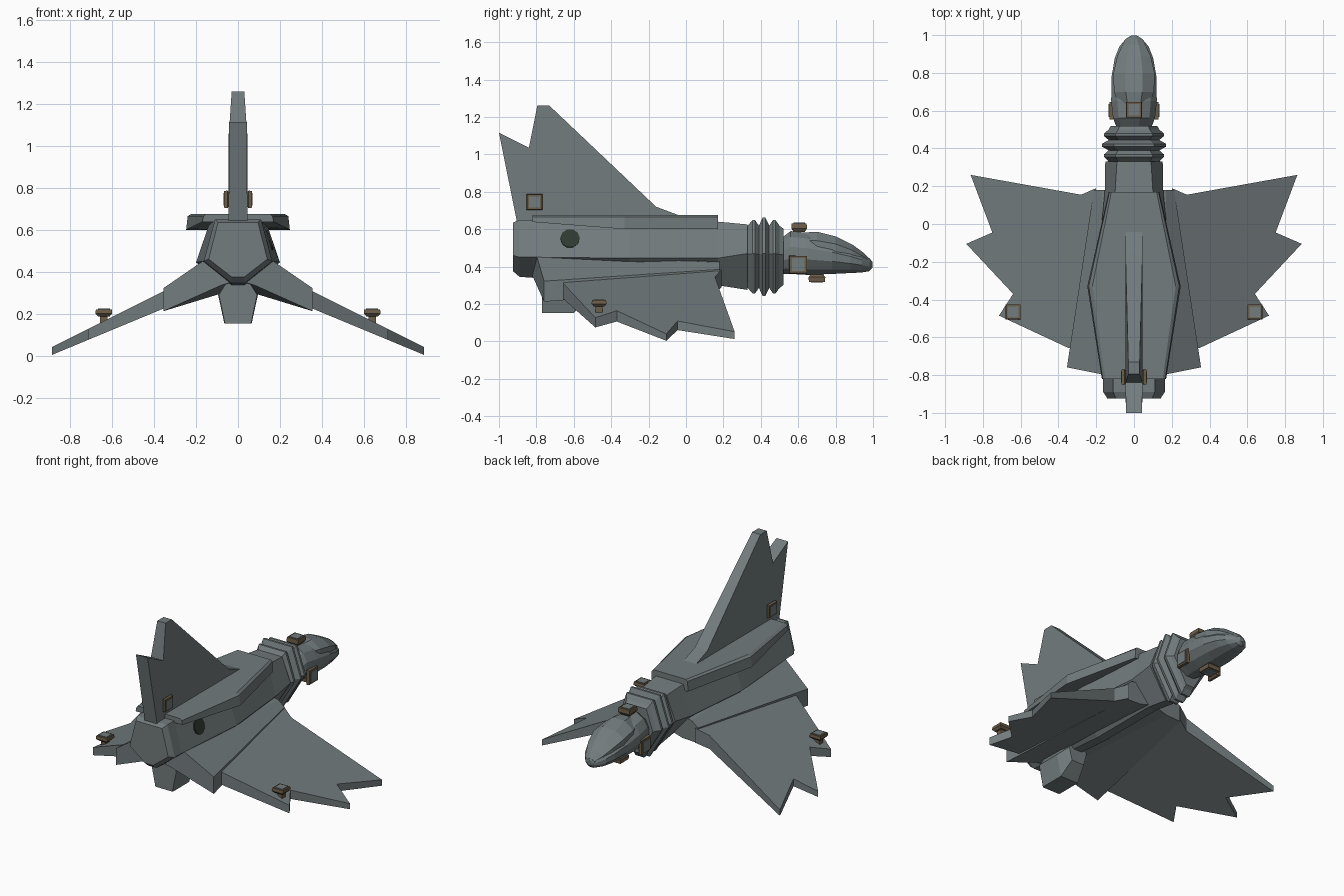
import bpy, bmesh, math
from mathutils import Vector, Matrix

if "Cube" in bpy.data.objects:
    bpy.data.objects.remove(bpy.data.objects["Cube"])


def material(name, rgb):
    m = bpy.data.materials.new(name)
    m.diffuse_color = (*rgb, 1)
    m.use_nodes = True
    m.node_tree.nodes["Principled BSDF"].inputs["Base Color"].default_value = m.diffuse_color
    return m


HULL = material("hull_grey", (0.17, 0.20, 0.205))
BRASS = material("turret_brown", (0.15, 0.11, 0.065))
DARK = material("dark_green", (0.028, 0.04, 0.03))


def finish(name, bm, mat):
    bmesh.ops.recalc_face_normals(bm, faces=bm.faces)
    me = bpy.data.meshes.new(name)
    bm.to_mesh(me)
    bm.free()
    me.materials.append(mat)
    ob = bpy.data.objects.new(name, me)
    bpy.context.collection.objects.link(ob)
    return ob


def loft(name, sections, mat=HULL):
    """Skin a list of equally long closed loops and cap both ends."""
    bm = bmesh.new()
    rings = [[bm.verts.new(p) for p in s] for s in sections]
    n = len(rings[0])
    for a, b in zip(rings, rings[1:]):
        for i in range(n):
            j = (i + 1) % n
            bm.faces.new((a[i], a[j], b[j], b[i]))
    bm.faces.new(rings[0])
    bm.faces.new(rings[-1])
    return finish(name, bm, mat)


def penta(y, top_w, wide, z_top, z_wide, z_bot):
    """Pentagon section, flat on top and pointed below."""
    return [(top_w, y, z_top), (wide, y, z_wide), (0.03, y, z_bot),
            (-0.03, y, z_bot), (-wide, y, z_wide), (-top_w, y, z_top)]


def mirrored(ob):
    mod = ob.modifiers.new("mirror", 'MIRROR')
    mod.use_clip = False
    return ob


# main fuselage with chamfered exhaust end
loft("fuselage", [penta(*s) for s in (
    (-0.925, 0.095, 0.14, 0.635, 0.46, 0.375),
    (-0.89, 0.11, 0.163, 0.65, 0.45, 0.345),
    (-0.82, 0.11, 0.165, 0.65, 0.45, 0.34),
    (-0.30, 0.13, 0.20, 0.65, 0.445, 0.30),
    (0.17, 0.10, 0.155, 0.64, 0.445, 0.30),
    (0.33, 0.09, 0.152, 0.625, 0.47, 0.275))])

# top armour plate, six-sided, with sloping rim
outline = [(0.13, 0.17), (0.24, -0.33), (0.165, -0.82),
           (-0.165, -0.82), (-0.24, -0.33), (-0.13, 0.17)]
drop = [0.6, 0.6, 0.638, 0.638, 0.6, 0.6]
loft("top_plate", [
    [(x * 0.9, y, z + 0.005) for (x, y), z in zip(outline, drop)],
    [(x * 1.03, y, z) for (x, y), z in zip(outline, drop)],
    [(x, y, 0.665) for x, y in outline],
    [(x * 0.92, y, 0.676) for x, y in outline]])

# ribbed neck: three flared collars
collar = [(0.33, 0.79)]
for yc, r in ((0.362, 0.93), (0.417, 1.0), (0.472, 0.93)):
    collar += [(yc - 0.007, r), (yc + 0.007, r), (yc + 0.028, 0.79)]
collar += [(0.52, 0.72)]
loft("neck_collars", [penta(y, 0.105 * k, 0.17 * k, 0.45 + 0.213 * k,
                            0.45 + 0.02 * k, 0.45 - 0.208 * k) for y, k in collar])


def oval(y, w, zb, zt, n=12):
    zc, h = (zb + zt) / 2, (zt - zb) / 2
    return [(w * math.cos(math.tau * (i + .5) / n), y,
             zc + h * math.sin(math.tau * (i + .5) / n) * 1.03) for i in range(n)]


# cockpit head and raised canopy shell
loft("head", [oval(*s) for s in (
    (0.50, 0.09, 0.36, 0.545), (0.56, 0.115, 0.36, 0.59), (0.65, 0.125, 0.355, 0.58),
    (0.78, 0.123, 0.36, 0.545), (0.88, 0.105, 0.365, 0.505), (0.94, 0.08, 0.368, 0.475),
    (0.98, 0.045, 0.375, 0.445), (0.998, 0.015, 0.395, 0.425))])
loft("canopy", [oval(*s, n=8) for s in (
    (0.62, 0.085, 0.43, 0.585), (0.70, 0.115, 0.42, 0.59), (0.80, 0.118, 0.42, 0.565),
    (0.89, 0.095, 0.41, 0.52), (0.95, 0.065, 0.40, 0.475), (0.99, 0.03, 0.395, 0.435))])


# tail fin: flat profile that thins towards its tip
def fin_half(z):
    return 0.045 if z < 1.08 else 0.045 - 0.083 * (z - 1.08)


fin = [(-0.9, 0.62), (-1.0, 1.115), (-0.84, 1.035), (-0.795, 1.26),
       (-0.73, 1.26), (-0.16, 0.72), (-0.04, 0.675), (-0.04, 0.62)]
loft("tail_fin", [[(s * fin_half(z), y, z) for y, z in fin] for s in (-1, 1)])

# outer wings: notched blades sloping down
blade = [(0.20, 0.19), (0.28, 0.155), (0.865, 0.26), (0.75, -0.045), (0.888, -0.105),
         (0.64, -0.37), (0.715, -0.485), (0.35, -0.655), (0.30, -0.66)]


def wing_top(x):
    return 0.04 + (0.888 - x) * 0.5


mirrored(loft("outer_wing", [
    [(x, y, wing_top(x)) for x, y in blade],
    [(x, y, wing_top(x) - 0.037 - (0.888 - x) * 0.085) for x, y in blade]]))

# inner wings: thick wedges blending into the hull
rear = [(0.0, 0.5), (0.14, 0.47), (0.355, 0.322), (0.355, 0.212), (0.08, 0.335), (0.0, 0.36)]
front = [(0.0, 0.46), (0.17, 0.42), (0.213, 0.385), (0.213, 0.285), (0.1, 0.29), (0.0, 0.32)]
mirrored(loft("inner_wing", [
    [(x, -0.83 + 0.2 * x, z) for x, z in rear],
    [(x, 0.18, z) for x, z in front]]))

# lower exhaust pod
pod = [(0.065, 0.152), (0.095, 0.29), (0.05, 0.36), (-0.05, 0.36), (-0.095, 0.29), (-0.065, 0.152)]
loft("lower_pod", [
    [(x * 0.95, -0.77, z) for x, z in pod],
    [(x, -0.76, z) for x, z in pod],
    [(x, -0.6, z) for x, z in pod],
    [(x * 0.7, -0.52, 0.36 - (0.36 - z) * 0.6) for x, z in pod]])


# square turrets: brown frame, grey face plate, narrow stem
def turret(name, loc, normal, size=0.04, height=0.035, stem=0.0):
    z = Vector(normal).normalized()
    x = Vector((0, 1, 0)) if abs(z.y) < 0.5 else Vector((1, 0, 0))
    m = Matrix((x, z.cross(x), z)).transposed()

    def square(s, h):
        return [Vector(loc) + m @ Vector((a * s, b * s, h))
                for a, b in ((1, 1), (-1, 1), (-1, -1), (1, -1))]
    rows = [(size * 0.7, 0), (size, height * 0.4), (size * 0.95, height)]
    if stem:
        rows = [(size * 0.45, -stem), (size * 0.45, 0)] + rows
    loft(name, [square(s, h) for s, h in rows], BRASS)
    loft(name + "_face", [square(size * 0.72, height + d) for d in (-0.002, 0.004)], HULL)


for side, s in (("right", 1), ("left", -1)):
    turret(side + "_wing_turret", (s * 0.64, -0.465, 0.187), (0, 0, 1), 0.04, 0.033, 0.06)
    turret(side + "_fin_turret", (s * 0.04, -0.81, 0.745), (s, 0, 0), 0.042, 0.026)
    turret(side + "_head_turret", (s * 0.1, 0.6, 0.41), (s, 0, 0), 0.048, 0.03)
turret("top_head_turret", (0, 0.605, 0.585), (0, 0, 1), 0.042, 0.046)
turret("lower_head_turret", (0, 0.70, 0.36), (0, 0, -1), 0.045, 0.042)

# dark port on the right flank
bm = bmesh.new()
bmesh.ops.create_cone(bm, cap_ends=True, segments=10, radius1=0.052, radius2=0.052, depth=0.009,
                      matrix=Matrix.Translation((0.151, -0.62, 0.55))
                      @ Matrix.Rotation(math.radians(73), 4, 'Y'))
finish("side_port", bm, DARK)
